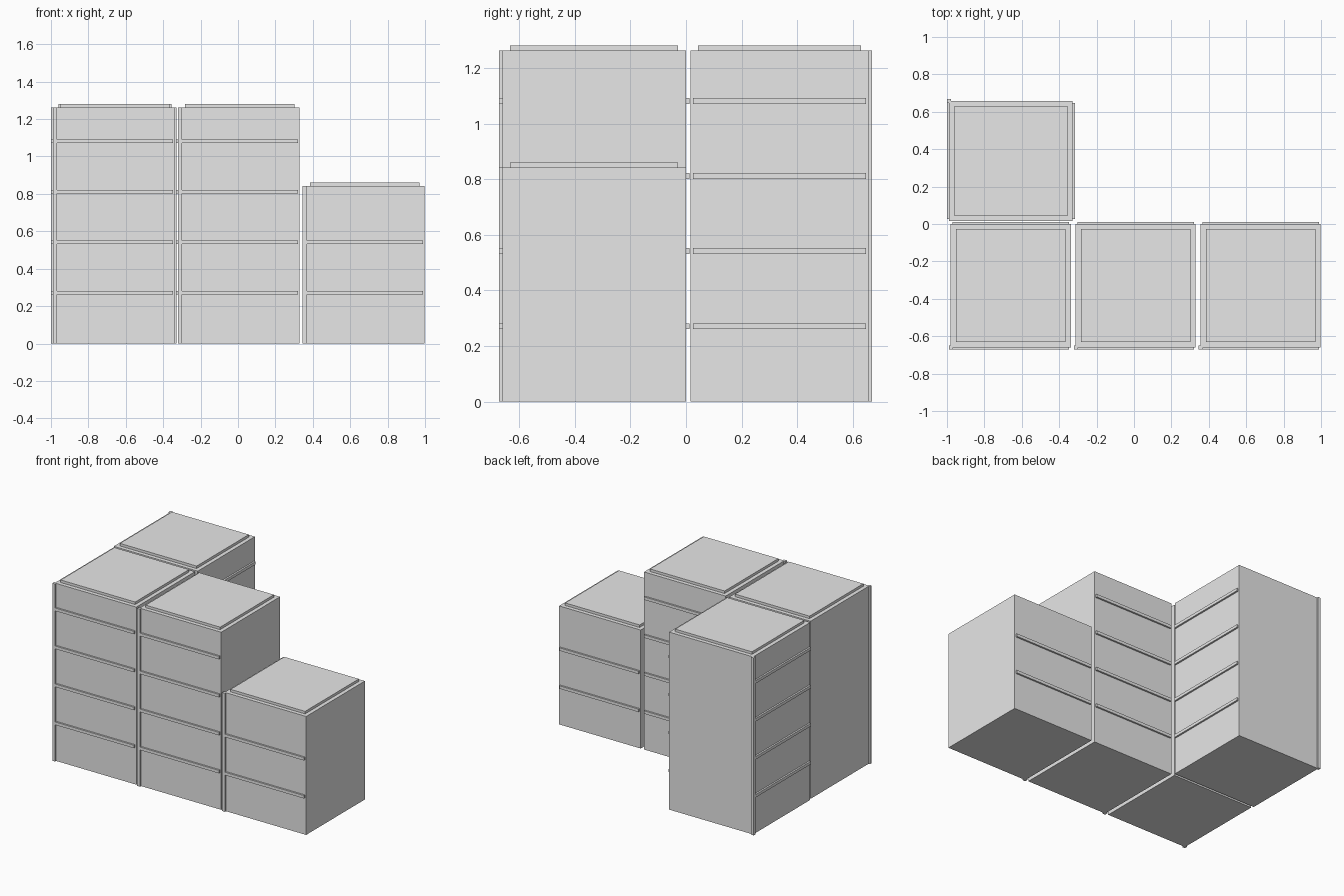
import bpy
from math import radians
from mathutils import Matrix

default = bpy.data.objects.get("Cube")
if default:
    bpy.data.objects.remove(default, do_unlink=True)

# Single concrete grey for everything
GREY = (0.8, 0.8, 0.8, 1)
concrete = bpy.data.materials.new("concrete_grey")
concrete.use_nodes = True
concrete.diffuse_color = GREY
concrete.node_tree.nodes["Principled BSDF"].inputs["Base Color"].default_value = GREY

# Proportions shared by every block
WIDTH, DEPTH = 0.642, 0.66
ROOF_INSET, ROOF_RISE = 0.028, 0.018
LEDGE_OUT, LEDGE_GAP, LEDGE_HIGH = 0.012, 0.01, 0.021
STOREY, FIRST_LEDGE = 0.27, 0.261
POST = 0.022


def box(name, low, high, place):
    """Axis-aligned box between two corners, moved by the block's placement."""
    corners = [(x, y, z) for x in (low[0], high[0])
               for y in (low[1], high[1]) for z in (low[2], high[2])]
    faces = [(0, 1, 3, 2), (4, 6, 7, 5), (0, 4, 5, 1),
             (2, 3, 7, 6), (0, 2, 6, 4), (1, 5, 7, 3)]
    mesh = bpy.data.meshes.new(name)
    mesh.from_pydata(corners, [], faces)
    mesh.materials.append(concrete)
    mesh.transform(place)
    obj = bpy.data.objects.new(name, mesh)
    bpy.context.collection.objects.link(obj)


def block(name, x, y, height, storeys, turn=0):
    place = Matrix.Translation((x, y, 0)) @ Matrix.Rotation(radians(turn), 4, 'Z')
    w, d = WIDTH / 2, DEPTH / 2

    # Main volume and raised roof slab
    box(name + "_body", (-w, -d, 0), (w, d, height), place)
    rw, rd = w - ROOF_INSET, d - ROOF_INSET
    box(name + "_roof_slab", (-rw, -rd, height), (rw, rd, height + ROOF_RISE), place)

    # Corner post at the front
    px, py = -w - 0.01, -d - LEDGE_OUT
    box(name + "_corner_post", (px, py, 0), (px + POST, py + POST, height), place)

    # Floor ledges running through to front and back
    lw, ld = w - LEDGE_GAP, d + LEDGE_OUT
    for floor in range(storeys - 1):
        z = FIRST_LEDGE + floor * STOREY
        for side, near, far in (("front", -ld, -d), ("back", d, ld)):
            box(f"{name}_{side}_ledge_{floor + 1}",
                (-lw, near, z), (lw, far, z + LEDGE_HIGH), place)


TALL, LOW = 1.262, 0.842
block("right_block", -0.659, -0.33, TALL, 5)
block("middle_block", 0.009, -0.33, TALL, 5)
block("left_block", 0.677, -0.33, LOW, 3)
block("rear_block", -0.658, 0.337, TALL, 5, turn=-90)
